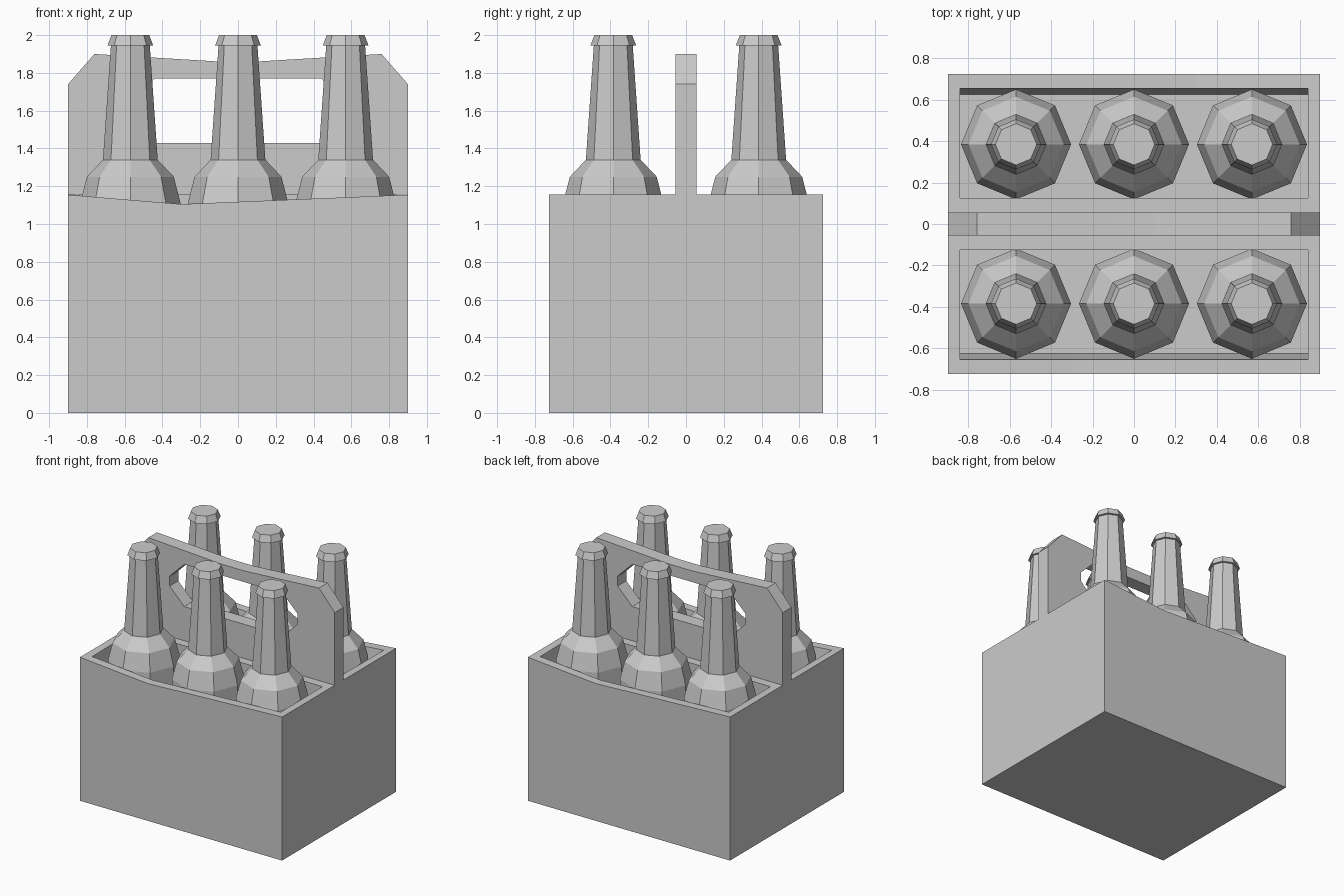
import bpy, bmesh, math

default = bpy.data.objects.get("Cube")
if default:
    bpy.data.objects.remove(default, do_unlink=True)

GREY = (0.6, 0.6, 0.6, 1.0)
grey = bpy.data.materials.new("plain grey")
grey.use_nodes = True
grey.diffuse_color = GREY
grey.node_tree.nodes["Principled BSDF"].inputs["Base Color"].default_value = GREY


def finish(name, bm):
    bmesh.ops.recalc_face_normals(bm, faces=bm.faces[:])
    mesh = bpy.data.meshes.new(name)
    bm.to_mesh(mesh)
    bm.free()
    mesh.materials.append(grey)
    obj = bpy.data.objects.new(name, mesh)
    bpy.context.collection.objects.link(obj)
    return obj


# Carton: a rim with two tray openings, pulled down into walls and floors
RIM, DIP, FLOOR = 1.155, 1.105, 0.9
HALF_X, HALF_Y, IN_X, IN_Y, MID_Y = 0.9, 0.725, 0.84, 0.655, 0.125
DIP_X = 0.3


def rim_height(x, y):
    if abs(y) <= MID_Y:
        return RIM
    side = math.copysign(1, y)
    d = x - side * DIP_X
    reach = HALF_X - DIP_X if d * side > 0 else HALF_X + DIP_X
    return DIP + (RIM - DIP) * abs(d) / reach


bm = bmesh.new()
xs = [-HALF_X, -IN_X, -DIP_X, DIP_X, IN_X, HALF_X]
ys = [-HALF_Y, -IN_Y, -MID_Y, MID_Y, IN_Y, HALF_Y]
grid = [[bm.verts.new((x, y, rim_height(x, y))) for x in xs] for y in ys]
for j in range(5):
    for i in range(5):
        if j in (1, 3) and 0 < i < 4:
            continue  # tray opening
        bm.faces.new((grid[j][i], grid[j][i + 1], grid[j + 1][i + 1], grid[j + 1][i]))

border = [e for e in bm.edges if e.is_boundary]
pulled = bmesh.ops.extrude_edge_only(bm, edges=border)["geom"]
for v in [g for g in pulled if isinstance(g, bmesh.types.BMVert)]:
    outer = abs(v.co.x) > IN_X + 0.01 or abs(v.co.y) > IN_Y + 0.01
    v.co.z = 0 if outer else FLOOR
    if not outer and abs(v.co.y) > MID_Y + 0.01:
        v.co.y = math.copysign(IN_Y - 0.03, v.co.y)
bmesh.ops.holes_fill(bm, edges=[e for e in bm.edges if e.is_boundary], sides=0)
finish("carton", bm)

# Handle: mirrored half outline and grip hole, bridged front to back
half_outline = [(0.9, 1.15), (0.9, 1.74), (0.76, 1.9), (0.1, 1.86)]
half_hole = [(0.44, 1.43), (0.57, 1.56), (0.57, 1.64), (0.44, 1.77)]


def mirrored(points):
    return points + [(-x, z) for x, z in reversed(points)]


bm = bmesh.new()
edges = []
for loop in (mirrored(half_outline), mirrored(half_hole)):
    verts = [bm.verts.new((x, -0.055, z)) for x, z in loop]
    edges += [bm.edges.new((a, b)) for a, b in zip(verts, verts[1:] + verts[:1])]
bmesh.ops.triangle_fill(bm, edges=edges, use_beauty=True)
front = bm.faces[:]
solid = bmesh.ops.extrude_face_region(bm, geom=front, use_keep_orig=True)["geom"]
for v in [g for g in solid if isinstance(g, bmesh.types.BMVert)]:
    v.co.y = 0.055
finish("handle", bm)

# Bottles: eight-sided lathed profile with a flared cap
profile = [(0.266, FLOOR), (0.266, 1.11), (0.23, 1.25), (0.145, 1.34),
           (0.103, 1.945), (0.121, 1.945), (0.1, 2.0)]
SIDES = 8


def bottle(name, cx, cy):
    bm = bmesh.new()
    rings = []
    for r, z in profile:
        angles = [2 * math.pi * k / SIDES for k in range(SIDES)]
        rings.append([bm.verts.new((cx + r * math.cos(a), cy + r * math.sin(a), z))
                      for a in angles])
    for low, high in zip(rings, rings[1:]):
        for k in range(SIDES):
            n = (k + 1) % SIDES
            bm.faces.new((low[k], low[n], high[n], high[k]))
    bm.faces.new(rings[0][::-1])
    bm.faces.new(rings[-1])
    return finish(name, bm)


for row, y in (("front", -0.385), ("back", 0.385)):
    for place, x in (("right", -0.57), ("middle", 0), ("left", 0.57)):
        bottle(f"{row}_{place}_bottle", x, y)
